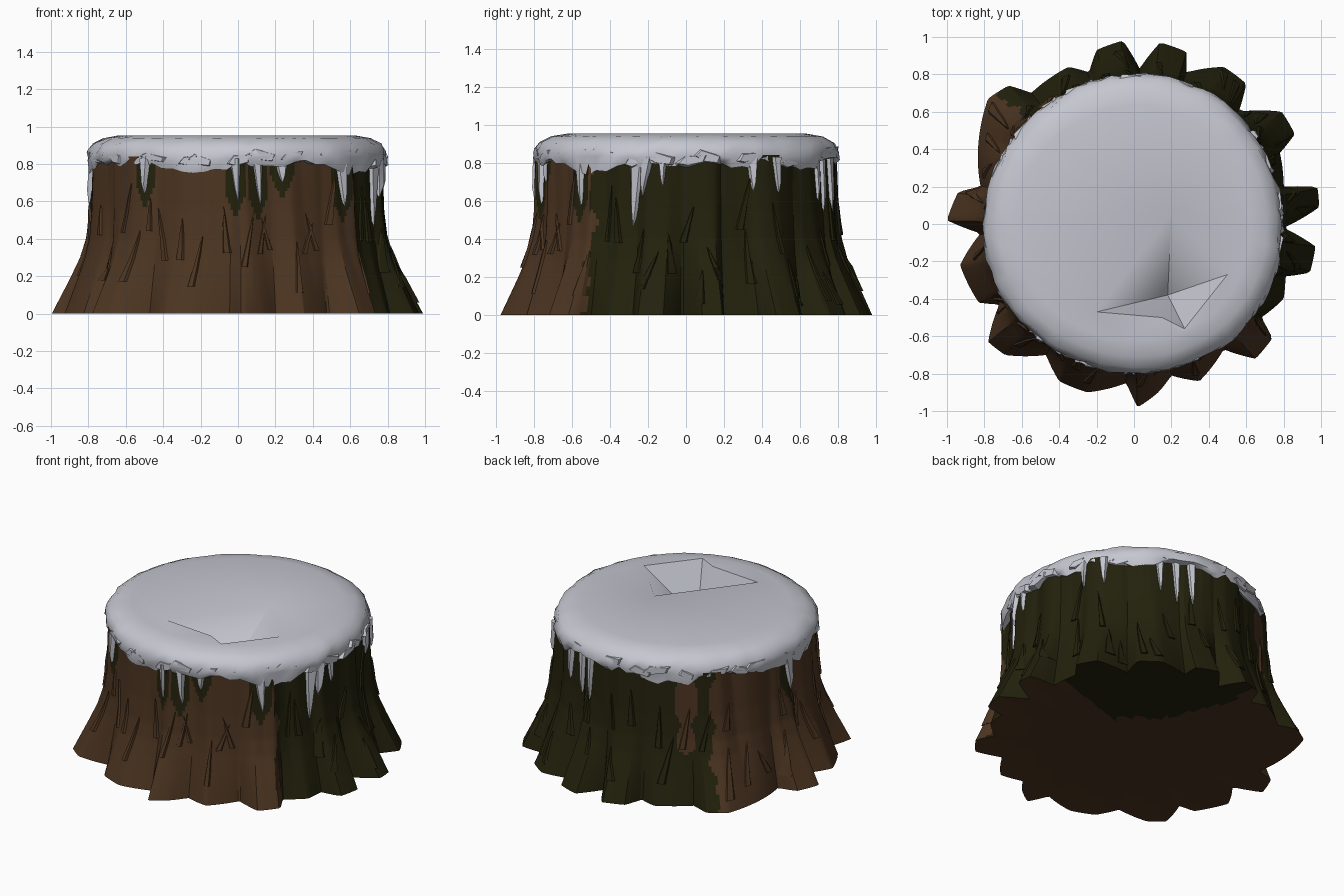
import bpy, bmesh, math, random

if "Cube" in bpy.data.objects:
    bpy.data.objects.remove(bpy.data.objects["Cube"])

random.seed(4)

def material(name, col):
    m = bpy.data.materials.new(name)
    m.diffuse_color = (*col, 1)
    m.use_nodes = True
    m.node_tree.nodes["Principled BSDF"].inputs["Base Color"].default_value = m.diffuse_color
    return m

BARK = material("brown bark", (0.072, 0.035, 0.015))
MOSS = material("dark moss", (0.0165, 0.0155, 0.0038))
SNOW = material("snow", (0.56, 0.57, 0.63))

def finish(bm, name, mats, angle=30, recalc=True):
    if recalc:
        bmesh.ops.recalc_face_normals(bm, faces=bm.faces)
    me = bpy.data.meshes.new(name)
    bm.to_mesh(me)
    bm.free()
    ob = bpy.data.objects.new(name, me)
    bpy.context.collection.objects.link(ob)
    for m in mats:
        me.materials.append(m)
    bpy.ops.object.select_all(action='DESELECT')
    ob.select_set(True)
    bpy.context.view_layer.objects.active = ob
    bpy.ops.object.shade_smooth_by_angle(angle=math.radians(angle))
    return ob

# Root outline on the ground
OUTLINE = [(.98, .2), (.99, .09), (.8, -.02), (.97, -.12), (.94, -.26), (.81, -.28), (.8, -.4),
           (.68, -.5), (.74, -.61), (.65, -.72), (.48, -.67), (.35, -.84), (.2, -.81), (.13, -.9),
           (.02, -.98), (-.04, -.85), (-.25, -.9), (-.4, -.84), (-.47, -.7), (-.69, -.7),
           (-.78, -.63), (-.72, -.43), (-.83, -.42), (-.93, -.22), (-.82, -.05), (-1, .02),
           (-.94, .17), (-.82, .2), (-.83, .45), (-.78, .67), (-.67, .74), (-.55, .7), (-.35, .84),
           (-.24, .81), (-.2, .93), (-.06, .98), (.03, .83), (.14, .97), (.28, .92), (.28, .81),
           (.48, .84), (.6, .75), (.56, .6), (.79, .6), (.86, .48), (.78, .38), (.8, .2)]
POLAR = sorted((math.degrees(math.atan2(y, x)) % 360, math.hypot(x, y)) for x, y in OUTLINE)
POLAR = [(POLAR[-1][0] - 360, POLAR[-1][1])] + POLAR + [(POLAR[0][0] + 360, POLAR[0][1])]
FLARE = [(0, 1), (.1, .76), (.2, .52), (.3, .3), (.4, .15), (.55, .06), (.85, 0), (2, 0)]
GROOVES = [random.uniform(-.025, .012) for _ in range(60)]

def lerp(table, t):
    for (a, va), (b, vb) in zip(table, table[1:]):
        if a <= t <= b:
            return va + (vb - va) * (t - a) / max(b - a, 1e-6)
    return table[-1][1]

def radius(deg, z):
    """Trunk radius: upright grooves that flare into the roots."""
    base = lerp(POLAR, deg % 360)
    s = ((deg + 5 * z) % 360) / 6
    i, f = int(s) % 60, s % 1
    g = GROOVES[i] * (1 - f) + GROOVES[(i + 1) % 60] * f
    top = .775 + .12 * (base - .88) + g
    return top + (base - top) * lerp(FLARE, z)

def point(deg, z, out=0.0):
    a, r = math.radians(deg), radius(deg, z) + out
    return (r * math.cos(a), r * math.sin(a), z)

# Icicles: angle, tip height, half width in degrees, sideways lean
ICICLES = [(-129, .64, 3, 0), (-91, .60, 3, 1), (-82, .58, 3, 1), (-72, .70, 4, 0),
           (-45, .57, 4, 1), (-19, .46, 4.5, -2), (-15, .62, 4, -2), (-9, .67, 2.5, 0),
           (27, .65, 3, 0), (37, .64, 3, 0), (62, .60, 3, 0), (70, .54, 3, 0), (77, .54, 3, 0),
           (178, .59, 5, 0)]

def is_moss(deg, z):
    d = (deg + 180) % 360 - 180
    wob = 1.2 * math.sin(z * 17) + .7 * math.sin(z * 41)
    if -38 + wob < d < 136 + wob:
        return not (121 + wob < d < 129 - wob and z > .3 + .01 * abs(d - 125))
    for a, tip, w, _ in ICICLES:         # damp moss rim round each icicle
        if z > tip - .09 and abs(d - a) < (w + 1.5) * min(1, (z - tip + .09) / .15):
            return True
    return False

# Trunk
N, ROWS = 360, 50
bm = bmesh.new()
rings = []
for k in range(ROWS + 1):
    z = .84 * k / ROWS
    rings.append([bm.verts.new(point(i * 360 / N, z)) for i in range(N)])
for k in range(ROWS):
    for i in range(N):
        j = (i + 1) % N
        f = bm.faces.new((rings[k][i], rings[k][j], rings[k + 1][j], rings[k + 1][i]))
        f.material_index = int(is_moss((i + .5) * 360 / N, .84 * (k + .5) / ROWS))
# Underside with a mossy patch
prev = rings[0]
for s in (.85, .7, .6, .5, .4, .3, .2, .1):
    ring = [bm.verts.new((v.co.x * s, v.co.y * s, .004)) for v in rings[0]]
    for i in range(N):
        j = (i + 1) % N
        f = bm.faces.new((prev[j], prev[i], ring[i], ring[j]))
        c = f.calc_center_median()
        u, n = (c.y - c.x) * .707, (c.x + c.y) * .707
        f.material_index = int(n > max(.25, .25 - (u + .1) * 2, .2 + .4 * (u - .1)) and u < .72)
    prev = ring
bm.faces.new(prev[::-1])
finish(bm, "trunk", [BARK, MOSS], 28, recalc=False)

def spike(bm, deg, z0, z1, w, out, lean=0, mat=0):
    """Closed tapered ridge that hugs the trunk from z0 to its tip at z1."""
    rows = []
    for t in (0, .35, .7):
        z, d, ww = z0 + (z1 - z0) * t, deg + lean * t, w * (1 - t * .8)
        rows.append([bm.verts.new(point(d + ww * s, z, o)) for s, o in
                     ((-1, -.02), (-.6, out * .8), (.3, out), (1, -.02))])
    tip = bm.verts.new(point(deg + lean, z1, out * .4))
    faces = [bm.faces.new((a[i], a[(i + 1) % 4], b[(i + 1) % 4], b[i]))
             for a, b in zip(rows, rows[1:]) for i in range(4)]
    faces += [bm.faces.new((rows[2][i], rows[2][(i + 1) % 4], tip)) for i in range(4)]
    faces.append(bm.faces.new(rows[0][::-1]))
    for f in faces:
        f.material_index = mat

# Split bark slivers
bm = bmesh.new()
for n in range(52):
    d, z = n * 360 / 52 + random.uniform(-3, 3), random.uniform(.03, .5)
    spike(bm, d, z, z + random.uniform(.15, .3), random.uniform(1.5, 3), .012,
          random.uniform(-5, 5), int(is_moss(d, z)))
finish(bm, "bark_slivers", [BARK, MOSS], 20)

# Icicles
bm = bmesh.new()
for a, tip, w, lean in ICICLES:
    spike(bm, a, .83, tip, w, .022, lean)
finish(bm, "icicles", [SNOW], 30)

# Snow cap: lumpy rim rings, flat top with a sunken pit
bm = bmesh.new()
S = 80
PROFILE = [(.72, .81, .0, .0), (.785, .785, .010, .018), (.80, .825, .012, .012),
           (.795, .865, .010, .012), (.775, .905, .006, .006), (.715, .938, .003, .002),
           (.63, .953, 0, 0)]
rings = []
for k, (r, z, jr, jz) in enumerate(PROFILE):
    ring = []
    for i in range(S):
        a = 2 * math.pi * i / S
        rr = r + random.uniform(-jr, jr) - .008 * math.sin(3 * a + 1)
        sag = .022 * math.cos(5 * a) + .012 * math.sin(11 * a) if k == 1 else 0
        ring.append(bm.verts.new((rr * math.cos(a), rr * math.sin(a),
                                  z + sag + random.uniform(-jz, jz))))
    rings.append(ring)
for lo, hi in zip(rings, rings[1:]):
    for i in range(S):
        j = (i + 1) % S
        bm.faces.new((lo[i], lo[j], hi[j], hi[i]))
rim = [bm.verts.new((x, y, .953)) for x, y in
       ((.2, .05), (-.2, -.47), (.15, -.5), (.27, -.56), (.5, -.27))]
deep = bm.verts.new((.18, -.38, .64))
for i in range(5):
    bm.faces.new((rim[i], rim[(i + 1) % 5], deep))
loop = [bm.edges.get((rim[i], rim[(i + 1) % 5])) for i in range(5)]
loop += [bm.edges.get((rings[-1][i], rings[-1][(i + 1) % S])) for i in range(S)]
bmesh.ops.triangle_fill(bm, edges=loop, use_beauty=True, normal=(0, 0, 1))
finish(bm, "snow_cap", [SNOW], 58)

# Broken snow clumps round the rim
bm = bmesh.new()
for n in range(32):
    a = math.radians(n * 360 / 32 + random.uniform(-4, 4))
    w, h, z = random.uniform(.05, .1), random.uniform(.02, .042), random.uniform(.81, .86)
    back, front = [], []
    for x, y in ((-1, -.3), (-.3, -1), (.8, -.8), (1, .5), (-.5, 1)):
        for ring, r, s in ((back, .755, 1.1), (front, .806 - .012 * abs(y), .75)):
            t = x * w * s
            ring.append(bm.verts.new((r * math.cos(a) - t * math.sin(a),
                                      r * math.sin(a) + t * math.cos(a),
                                      z + y * h * s + x * .012 * (-1) ** n)))
    bm.faces.new(front)
    bm.faces.new(back[::-1])
    for i in range(5):
        j = (i + 1) % 5
        bm.faces.new((back[i], back[j], front[j], front[i]))
finish(bm, "snow_clumps", [SNOW], 20)
